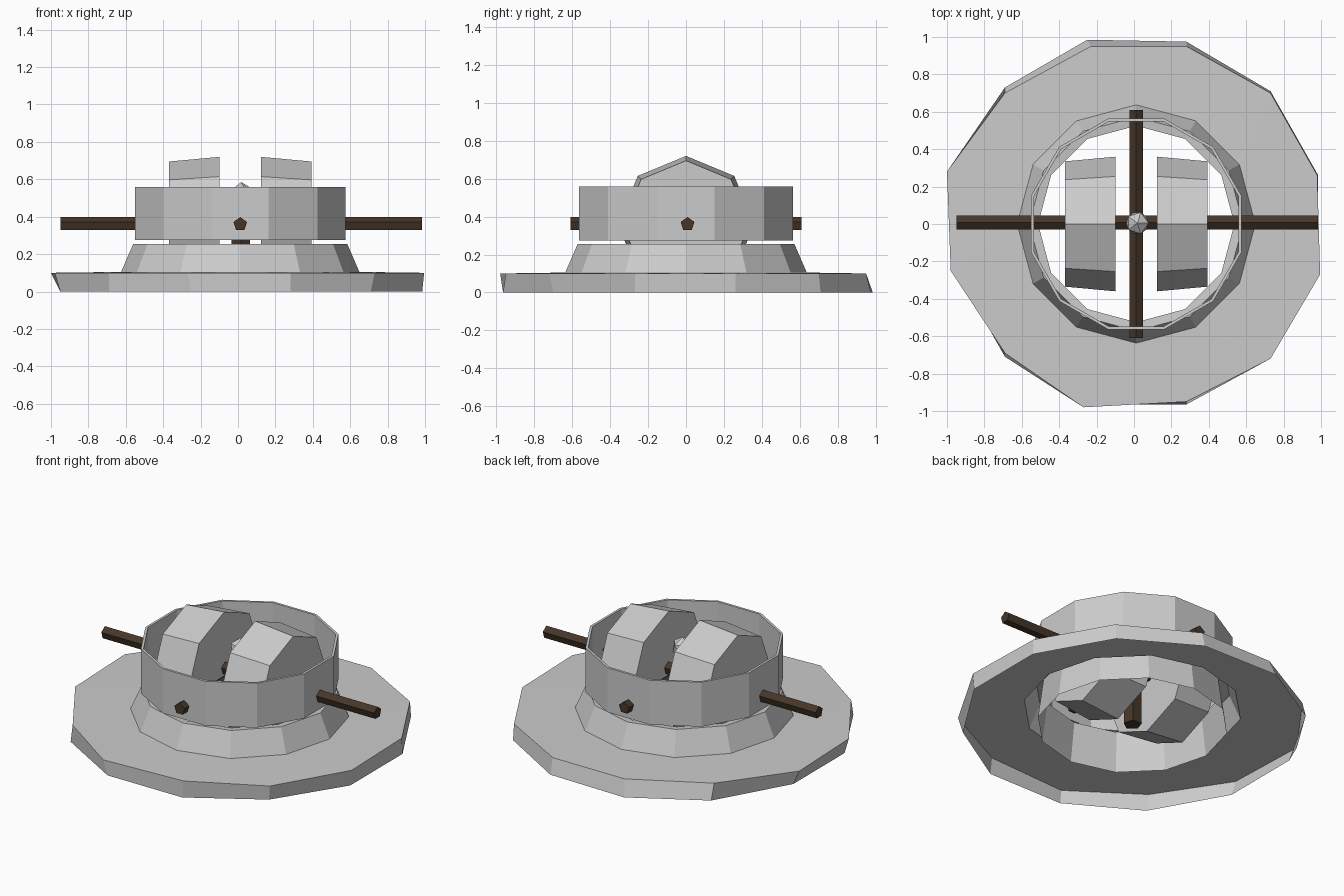
import bpy, bmesh, math
from mathutils import Matrix, Vector

if "Cube" in bpy.data.objects:
    bpy.data.objects.remove(bpy.data.objects["Cube"])

brown = bpy.data.materials.new("wood")
brown.diffuse_color = (0.06, 0.037, 0.022, 1)
brown.use_nodes = True
brown.node_tree.nodes["Principled BSDF"].inputs["Base Color"].default_value = brown.diffuse_color
N = 12
half = math.radians(15)


def finish(name, bm, mat=None):
    bmesh.ops.recalc_face_normals(bm, faces=bm.faces)
    me = bpy.data.meshes.new(name)
    bm.to_mesh(me)
    bm.free()
    ob = bpy.data.objects.new(name, me)
    bpy.context.collection.objects.link(ob)
    if mat:
        me.materials.append(mat)
    return ob


def circle(r, z, cx=0.012, cy=0.0, offset=0.0):
    angles = [offset + 2 * math.pi * i / N for i in range(N)]
    return [(cx + r * math.cos(a), cy + r * math.sin(a), z) for a in angles]


def skin(name, rings, closed):
    """Bridge successive rings of points with quads."""
    bm = bmesh.new()
    loops = [[bm.verts.new(p) for p in ring] for ring in rings]
    for k in range(len(loops) if closed else len(loops) - 1):
        lo, up = loops[k], loops[(k + 1) % len(loops)]
        for i in range(N):
            j = (i + 1) % N
            bm.faces.new((lo[i], lo[j], up[j], up[i]))
    return finish(name, bm)


def rod(name, a, b, r1, r2, sides, mat=None):
    """Capped prism or frustum running from a to b."""
    a, b = Vector(a), Vector(b)
    d = b - a
    bm = bmesh.new()
    m = Matrix.Translation((a + b) / 2) @ d.to_track_quat('Z', 'Y').to_matrix().to_4x4()
    bmesh.ops.create_cone(bm, cap_ends=True, segments=sides, radius1=r1, radius2=r2,
                          depth=d.length, matrix=m)
    return finish(name, bm, mat)


# hollow stone base: rough-hewn rim, flat top, sloping collar, inner wall
rim_low = [(.985, .26), (.73, .71), (.28, .975), (-.25, .985), (-.69, .73), (-.95, .27),
           (-.95, -.25), (-.69, -.71), (-.25, -.965), (.28, -.965), (.71, -.70), (.985, -.27)]
rim_top = [(.98, .26), (.73, .70), (.28, .95), (-.23, .95), (-.69, .70), (-1.0, .28),
           (-.98, -.25), (-.69, -.69), (-.27, -.98), (.28, -.95), (.73, -.72), (.995, -.27)]
skin("base", [
    [(x, y, 0.0) for x, y in rim_low],
    [(x, y, 0.10) for x, y in rim_top],
    circle(0.637, 0.105),
    circle(0.572, 0.255),
    circle(0.525, 0.25),
    circle(0.557, 0.0)], closed=False)

# thin upright basin wall
skin("basin_wall", [circle(r, z, offset=half) for r, z in
                    ((0.583, 0.275), (0.583, 0.56), (0.567, 0.56), (0.567, 0.275))], closed=True)

# pair of tapered octagonal millstones
for side, name in ((-1, "left_millstone"), (1, "right_millstone")):
    rod(name, (0.012 + side * 0.11, 0, 0.36), (0.012 + side * 0.38, 0, 0.36), 0.36, 0.335, 8)

# crossed axles, centre post and its cap
rod("long_axle", (-0.95, 0.008, 0.36), (0.985, 0.008, 0.36), 0.038, 0.038, 5, brown)
rod("short_axle", (0.012, -0.61, 0.36), (0.012, 0.61, 0.36), 0.038, 0.038, 5, brown)
rod("centre_post", (0.015, 0.005, 0.0), (0.015, 0.005, 0.51), 0.055, 0.05, 5, brown)
bm = bmesh.new()
bmesh.ops.create_icosphere(bm, subdivisions=1, radius=0.067,
                           matrix=Matrix.Translation((0.018, 0.005, 0.518)))
finish("post_cap", bm)
